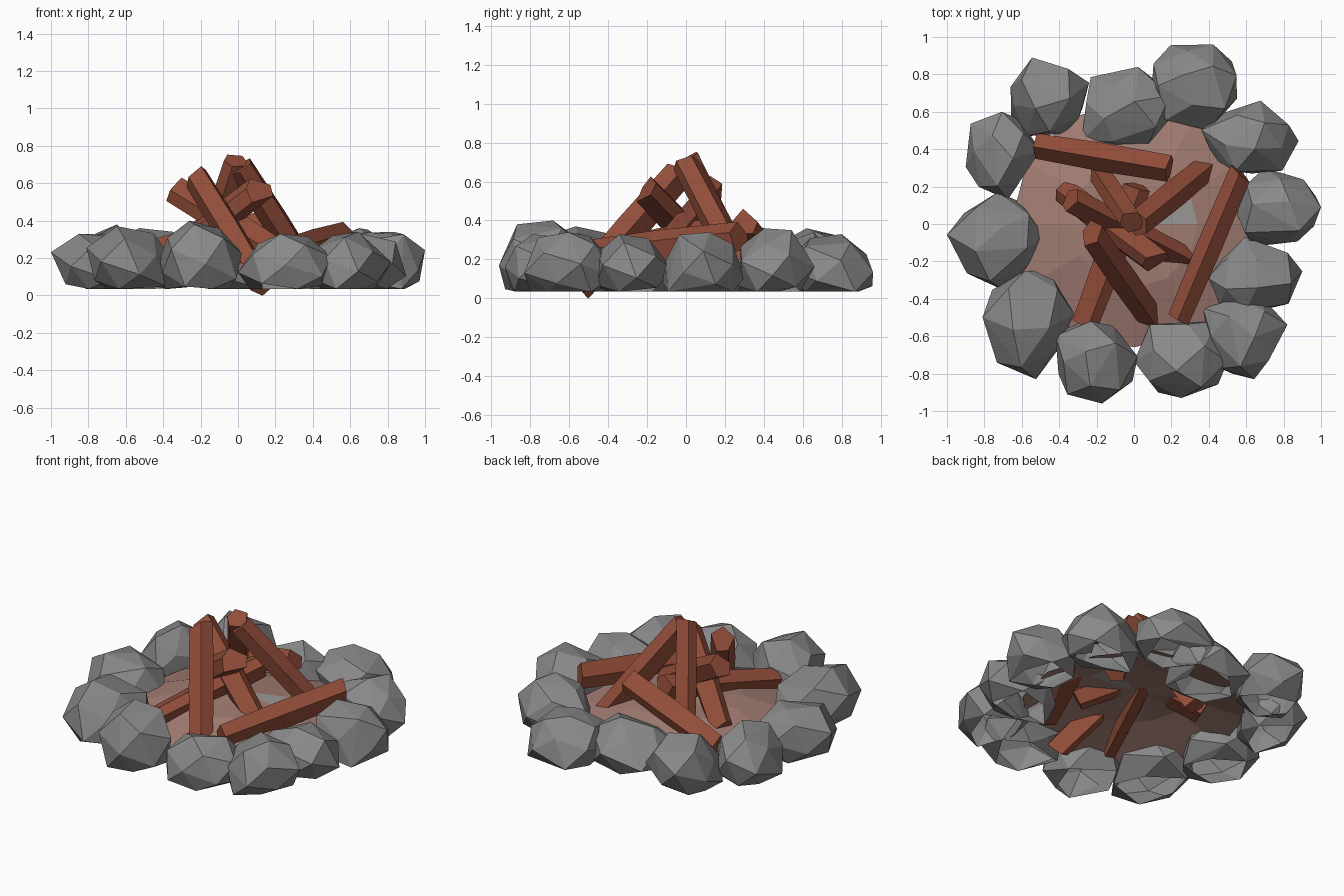
import bpy, bmesh, math, random
from mathutils import Vector

if "Cube" in bpy.data.objects:
    bpy.data.objects.remove(bpy.data.objects["Cube"])

random.seed(5)


def material(name, rgb):
    m = bpy.data.materials.new(name)
    m.diffuse_color = (*rgb, 1)
    m.use_nodes = True
    m.node_tree.nodes["Principled BSDF"].inputs["Base Color"].default_value = m.diffuse_color
    return m


STONE = material("stone grey", (0.25, 0.25, 0.25))
WOOD = material("red brown wood", (0.29, 0.075, 0.042))
EARTH = material("dusty pink earth", (0.36, 0.205, 0.17))
ASH = material("ash grey", (0.33, 0.32, 0.31))


def finish(bm, name, *mats):
    me = bpy.data.meshes.new(name)
    bm.to_mesh(me)
    bm.free()
    for m in mats:
        me.materials.append(m)
    ob = bpy.data.objects.new(name, me)
    bpy.context.collection.objects.link(ob)
    return ob


def boulder(name, x0, x1, y0, y1, z0, z1, n=20):
    """Angular convex rock, open underneath, fitted to a box."""
    pts = []
    turn = random.uniform(0, 6.28)
    for i in range(n):
        h = 1 - 2 * (i + 0.5) / n
        a = i * 2.39996 + turn
        r = math.sqrt(1 - h * h)
        p = Vector((r * math.cos(a), r * math.sin(a), h)) * random.uniform(0.85, 1.15)
        p.z = max(p.z, -0.5)
        pts.append(p)
    lo = [min(p[k] for p in pts) for k in range(3)]
    hi = [max(p[k] for p in pts) for k in range(3)]
    box = ((x0, x1), (y0, y1), (z0, z1))
    bm = bmesh.new()
    for p in pts:
        bm.verts.new([b[0] + (p[k] - lo[k]) / (hi[k] - lo[k]) * (b[1] - b[0])
                      for k, b in enumerate(box)])
    res = bmesh.ops.convex_hull(bm, input=bm.verts[:])
    junk = {g for g in res["geom_interior"] + res["geom_unused"]
            if isinstance(g, bmesh.types.BMVert)}
    bmesh.ops.delete(bm, geom=list(junk), context="VERTS")
    bmesh.ops.recalc_face_normals(bm, faces=bm.faces[:])
    base = [f for f in bm.faces if f.normal.z < -0.97]
    bmesh.ops.delete(bm, geom=base, context="FACES")
    finish(bm, name, STONE)


def log(name, a, b, r=0.078, sides=5):
    """Rough split log: an uneven prism from a to b with slanted ends."""
    a, b = Vector(a), Vector(b)
    d = (b - a).normalized()
    u = d.cross(Vector((0, 0, 1))).normalized()
    v = u.cross(d)
    shape = [(2 * math.pi * (i + random.uniform(-0.2, 0.2)) / sides + 0.3,
              r * random.uniform(0.85, 1.12)) for i in range(sides)]
    bm = bmesh.new()
    rings = []
    for c, s in ((a, 0.92), ((a + b) / 2, 1.03), (b, 0.97)):
        slant = 0 if s > 1 else random.uniform(-0.5, 0.5)
        rings.append([bm.verts.new(c + (u * math.cos(t) + v * math.sin(t)) * q * s
                                   + d * slant * q * math.cos(t))
                      for t, q in shape])
    for lo, hi in zip(rings, rings[1:]):
        for i in range(sides):
            j = (i + 1) % sides
            bm.faces.new((lo[i], lo[j], hi[j], hi[i]))
    bm.faces.new(rings[0][::-1])
    bm.faces.new(rings[-1])
    bmesh.ops.recalc_face_normals(bm, faces=bm.faces[:])
    finish(bm, name, WOOD)


# ring of boulders: x0, x1, y0, y1, top
ring = [
    (-0.66, -0.24, 0.47, 0.89, 0.36), (-0.28, 0.20, 0.37, 0.84, 0.34),
    (0.09, 0.55, 0.50, 0.96, 0.33), (0.36, 0.88, 0.27, 0.66, 0.36),
    (0.55, 1.00, -0.12, 0.30, 0.34), (0.39, 0.90, -0.46, -0.07, 0.33),
    (0.37, 0.82, -0.83, -0.38, 0.34), (0.00, 0.50, -0.93, -0.52, 0.33),
    (-0.42, 0.02, -0.96, -0.52, 0.40), (-0.81, -0.32, -0.83, -0.25, 0.37),
    (-1.00, -0.48, -0.36, 0.17, 0.33), (-0.90, -0.50, 0.13, 0.60, 0.38)]
for i, (x0, x1, y0, y1, top) in enumerate(ring):
    boulder(f"ring_stone_{i + 1}", x0, x1, y0, y1, 0.035, top)

# low mound of earth with ash patches
bm = bmesh.new()
centre = bm.verts.new((0, 0, 0.26))
seg = 12
rows = []
for rad, z in ((0.34, 0.23), (0.66, 0.14)):
    rows.append([bm.verts.new((rad * math.cos(i * math.tau / seg),
                               rad * math.sin(i * math.tau / seg),
                               z + random.uniform(-0.015, 0.015))) for i in range(seg)])
for i in range(seg):
    j = (i + 1) % seg
    bm.faces.new((centre, rows[0][i], rows[0][j]))
    bm.faces.new((rows[0][i], rows[1][i], rows[1][j], rows[0][j]))
for f in bm.faces:
    c = f.calc_center_median()
    near = min((c.xy - Vector(p)).length for p in ((-0.40, 0.24), (0.22, 0.07)))
    f.material_index = 1 if near < 0.09 else 0
finish(bm, "earth_mound", EARTH, ASH)

# stacked and leaning logs
logs = [
    ((-0.52, 0.42, 0.20), (0.19, 0.30, 0.38)),
    ((0.40, 0.31, 0.10), (0.02, 0.00, 0.69)),
    ((-0.26, -0.54, 0.20), (0.02, 0.20, 0.36)),
    ((0.12, -0.55, 0.06), (-0.23, -0.05, 0.63)),
    ((0.28, -0.19, 0.18), (-0.34, 0.13, 0.56)),
    ((-0.38, 0.17, 0.18), (0.11, -0.20, 0.56)),
    ((0.24, -0.51, 0.22), (0.57, 0.27, 0.31)),
    ((-0.21, 0.31, 0.10), (-0.01, 0.01, 0.72))]
for i, (a, b) in enumerate(logs):
    log(f"log_{i + 1}", a, b)
